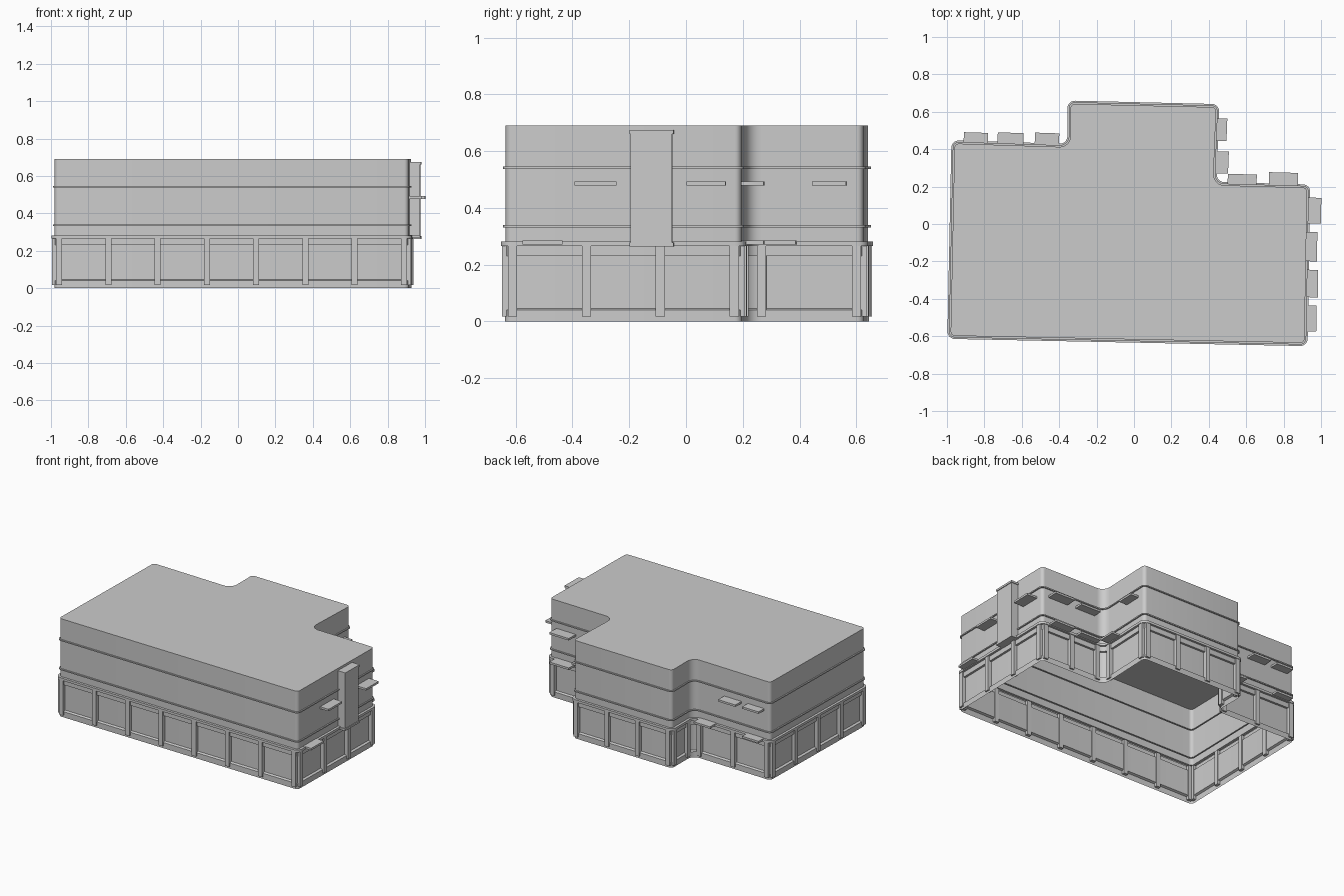
import bpy, bmesh, math
from mathutils import Vector, Matrix

cube = bpy.data.objects.get("Cube")
if cube:
    bpy.data.objects.remove(cube, do_unlink=True)

GREY = (0.6, 0.6, 0.6, 1.0)
mat = bpy.data.materials.new("light grey")
mat.use_nodes = True
mat.diffuse_color = GREY
mat.node_tree.nodes["Principled BSDF"].inputs["Base Color"].default_value = GREY

# Counter-clockwise footprint at the outer edge of the ledge
PLAN = [Vector(p) for p in (
    (-0.998, -0.614), (0.928, -0.653), (0.943, 0.211), (0.441, 0.225),
    (0.457, 0.641), (-0.356, 0.66), (-0.356, 0.428), (-0.976, 0.448))]
N = len(PLAN)


def side(i):
    """Start point, direction, outward normal and length of one facade."""
    a, b = PLAN[i % N], PLAN[(i + 1) % N]
    d = (b - a).normalized()
    return a, d, Vector((d.y, -d.x)), (b - a).length


def outline(inset, radius=0.04, steps=6):
    """Footprint moved inward, with rounded corners."""
    points = []
    for i in range(N):
        _, d0, n0, _ = side(i - 1)
        _, d1, n1, _ = side(i)
        corner = PLAN[i] - (n0 + n1) * inset / (1 + n0.dot(n1))
        turn = 1 if d0.cross(d1) > 0 else -1
        r = radius - turn * inset
        half = abs(d0.angle(d1)) / 2
        start = corner - d0 * r * math.tan(half)
        centre = start - n0 * r * turn
        spoke = start - centre
        for k in range(steps + 1):
            spin = Matrix.Rotation(turn * 2 * half * k / steps, 2)
            points.append(centre + spin @ spoke)
    return points


def finish(bm, name):
    mesh = bpy.data.meshes.new(name)
    bm.to_mesh(mesh)
    bm.free()
    mesh.materials.append(mat)
    mesh.shade_smooth()
    mesh.set_sharp_from_angle(angle=math.radians(30))
    obj = bpy.data.objects.new(name, mesh)
    bpy.context.collection.objects.link(obj)
    return obj


def shell(name, profile, cap=False):
    """Sweep an (inset, height) profile around the footprint."""
    bm = bmesh.new()
    rings = [[bm.verts.new((p.x, p.y, z)) for p in outline(inset)]
             for inset, z in profile]
    for low, high in zip(rings, rings[1:]):
        for k in range(len(low)):
            j = (k + 1) % len(low)
            bm.faces.new((low[k], low[j], high[j], high[k]))
    if cap:
        bm.faces.new(rings[-1])
    return finish(bm, name)


def facade_box(name, i, along, width, inner, outer, z0, z1):
    """Box on facade i; inner and outer are distances out from the ledge edge."""
    a, d, n, _ = side(i)
    centre = a + d * along + n * (inner + outer) / 2
    frame = Matrix(((d.x, n.x, 0, centre.x), (d.y, n.y, 0, centre.y),
                    (0, 0, 1, (z0 + z1) / 2), (0, 0, 0, 1)))
    bm = bmesh.new()
    bmesh.ops.create_cube(bm, size=1)
    bm.transform(Matrix.Diagonal((width, outer - inner, z1 - z0, 1)))
    bm.transform(frame)
    bmesh.ops.recalc_face_normals(bm, faces=bm.faces)
    return finish(bm, name)


# Ground storey with plinth, recessed panels and top rail
shell("ground_storey", [(0.015, 0), (0.015, 0.04), (0.03, 0.046),
                        (0.03, 0.23), (0.015, 0.23), (0.015, 0.265)])

# Ledge, upper storeys with two string courses, and flat roof
WALL, BAND = 0.017, 0.008
profile = [(0.015, 0.265), (0, 0.265), (0, 0.282), (WALL, 0.282)]
for z in (0.335, 0.541):
    profile += [(WALL, z - 0.004), (BAND, z - 0.004),
                (BAND, z + 0.004), (WALL, z + 0.004)]
shell("upper_storeys_and_roof", profile + [(WALL, 0.69)], cap=True)

# Evenly spaced pilasters on each facade
for i, count in enumerate((8, 4, 3, 2, 4, 2, 3, 5)):
    length = side(i)[3]
    for k in range(count):
        along = 0.041 + (length - 0.082) * k / (count - 1)
        facade_box("pilaster", i, along, 0.032, -0.036, -0.004, 0.017, 0.265)

# Window canopies: facade, distance along it, width, reach, upper or lower row
LOW, HIGH = 0.27, 0.478
for i, along, width, reach, z in (
        (1, 0.148, 0.14, 0.045, LOW), (1, 0.335, 0.147, 0.05, HIGH),
        (1, 0.725, 0.138, 0.06, HIGH),
        (2, 0.145, 0.155, 0.06, HIGH), (2, 0.145, 0.155, 0.06, LOW),
        (2, 0.365, 0.155, 0.045, HIGH), (2, 0.365, 0.155, 0.045, LOW),
        (3, 0.105, 0.118, 0.06, LOW), (3, 0.28, 0.12, 0.045, HIGH),
        (6, 0.11, 0.13, 0.055, LOW), (6, 0.305, 0.138, 0.05, HIGH),
        (6, 0.49, 0.13, 0.045, HIGH), (6, 0.49, 0.13, 0.045, LOW)):
    facade_box("canopy", i, along, width, -0.02, reach, z, z + 0.014)

# Shaft on the right facade with cap and foot
facade_box("shaft", 1, 0.532, 0.146, -0.02, 0.037, 0.275, 0.66)
for name, z in (("shaft_cap", 0.66), ("shaft_foot", 0.264)):
    facade_box(name, 1, 0.532, 0.156, -0.02, 0.042, z, z + 0.014)
